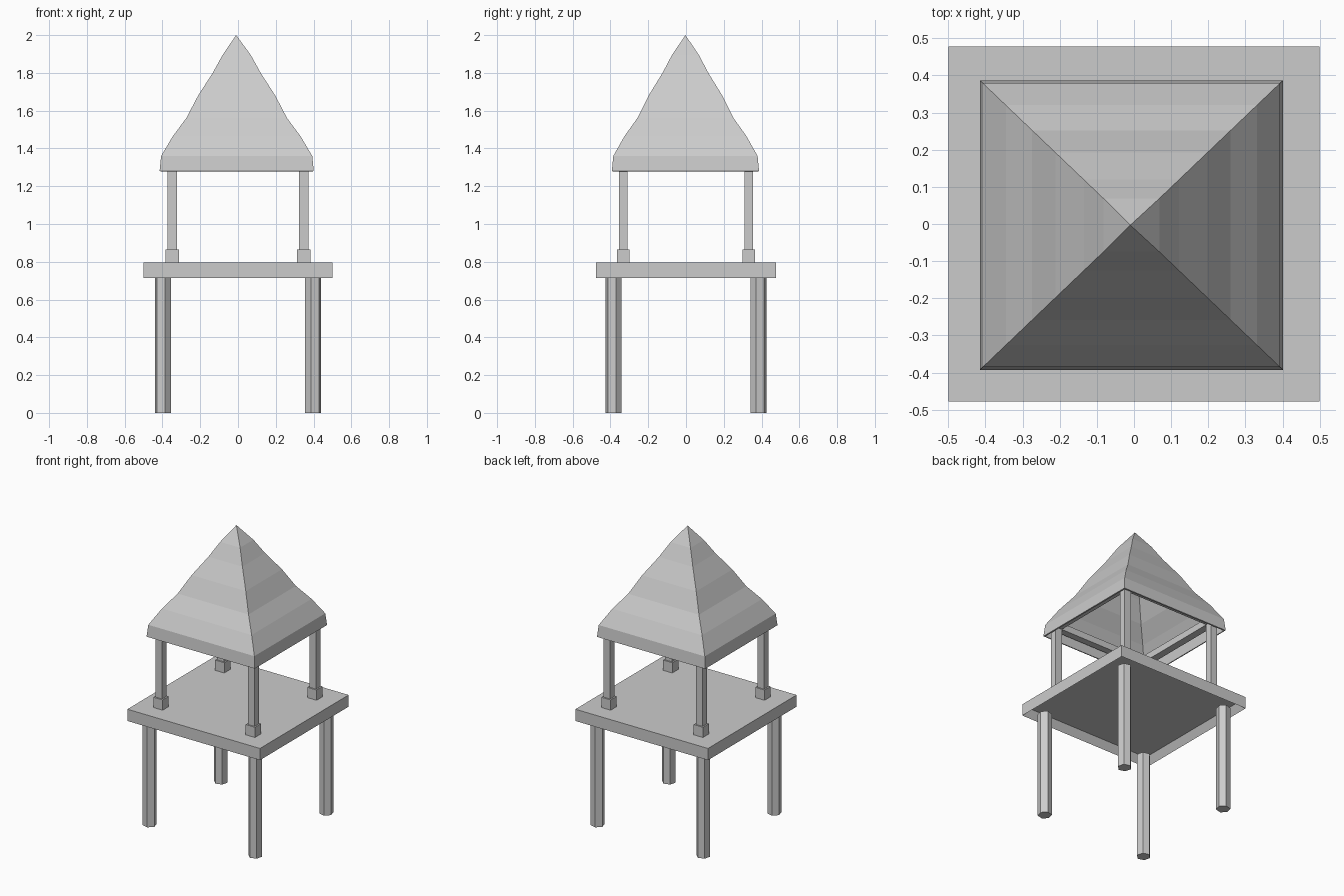
import bpy, bmesh, math
from mathutils import Matrix

if "Cube" in bpy.data.objects:
    bpy.data.objects.remove(bpy.data.objects["Cube"], do_unlink=True)

grey = bpy.data.materials.new("plain_grey")
grey.use_nodes = True
COLOUR = (0.6, 0.6, 0.6, 1)
grey.diffuse_color = COLOUR
grey.node_tree.nodes["Principled BSDF"].inputs["Base Color"].default_value = COLOUR


def finish(name, bm):
    bmesh.ops.recalc_face_normals(bm, faces=bm.faces)
    mesh = bpy.data.meshes.new(name)
    bm.to_mesh(mesh)
    bm.free()
    mesh.materials.append(grey)
    obj = bpy.data.objects.new(name, mesh)
    bpy.context.collection.objects.link(obj)
    return obj


def box_mesh(x, y, z0, z1, sx, sy):
    bm = bmesh.new()
    place = Matrix.Translation((x, y, (z0 + z1) / 2)) @ Matrix.Diagonal((sx, sy, z1 - z0, 1))
    bmesh.ops.create_cube(bm, size=1, matrix=place)
    return bm


# Platform with a recessed underside
bm = box_mesh(0, 0, 0.715, 0.795, 1.0, 0.955)
bm.normal_update()
under = min(bm.faces, key=lambda f: f.calc_center_median().z)
bmesh.ops.inset_region(bm, faces=[under], thickness=0.04)
bmesh.ops.translate(bm, verts=under.verts, vec=(0, 0, 0.05))
finish("platform", bm)

# Hexagonal legs, square posts and their base blocks at each corner
for side, sx in (("left", 1), ("right", -1)):
    for end, sy in (("front", -1), ("back", 1)):
        bm = bmesh.new()
        place = (Matrix.Translation((0.398 * sx, 0.383 * sy, 0.36))
                 @ Matrix.Rotation(math.atan2(sy, sx), 4, "Z")
                 @ Matrix.Rotation(math.radians(90), 4, "Z"))
        bmesh.ops.create_cone(bm, cap_ends=True, segments=6, radius1=0.044,
                              radius2=0.044, depth=0.72, matrix=place)
        # Turn a corner edge outward along the diagonal
        edge = max(bm.verts, key=lambda v: v.co.x * sx + v.co.y * sy).co
        offset = math.atan2(edge.y - 0.383 * sy, edge.x - 0.398 * sx) - math.atan2(sy, sx)
        bmesh.ops.rotate(bm, verts=bm.verts, cent=(0.398 * sx, 0.383 * sy, 0),
                         matrix=Matrix.Rotation(-offset, 3, "Z"))
        finish(f"{end}_{side}_leg", bm)
        x, y = 0.348 * sx, 0.332 * sy
        finish(f"{end}_{side}_post_base", box_mesh(x, y, 0.79, 0.865, 0.07, 0.065))
        finish(f"{end}_{side}_post", box_mesh(x, y, 0.86, 1.35, 0.05, 0.047))

# Tie beams resting under the roof
for s, x_name, y_name in ((1, "left", "back"), (-1, "right", "front")):
    finish(f"{x_name}_beam", box_mesh(0.348 * s, 0, 1.32, 1.365, 0.05, 0.71))
    finish(f"{y_name}_beam", box_mesh(0, 0.332 * s, 1.32, 1.365, 0.646, 0.047))

# Hollow pyramid roof with wavy slopes, from half width and height
profile = [(0.408, 1.28), (0.4, 1.36), (0.338, 1.465), (0.267, 1.56),
           (0.204, 1.68), (0.128, 1.798), (0.075, 1.894)]
bm = bmesh.new()
rings = []
for half, z in profile:
    rings.append([bm.verts.new((half * a - 0.007, half * 0.955 * b - 0.003, z))
                  for a, b in ((-1, -1), (1, -1), (1, 1), (-1, 1))])
apex = bm.verts.new((-0.01, -0.003, 2))
for i in range(4):
    j = (i + 1) % 4
    for low, high in zip(rings, rings[1:]):
        bm.faces.new((low[i], low[j], high[j], high[i]))
    bm.faces.new((rings[-1][i], rings[-1][j], apex))
roof = finish("roof", bm)
shell = roof.modifiers.new("thickness", "SOLIDIFY")
shell.thickness = 0.012
shell.offset = -1
